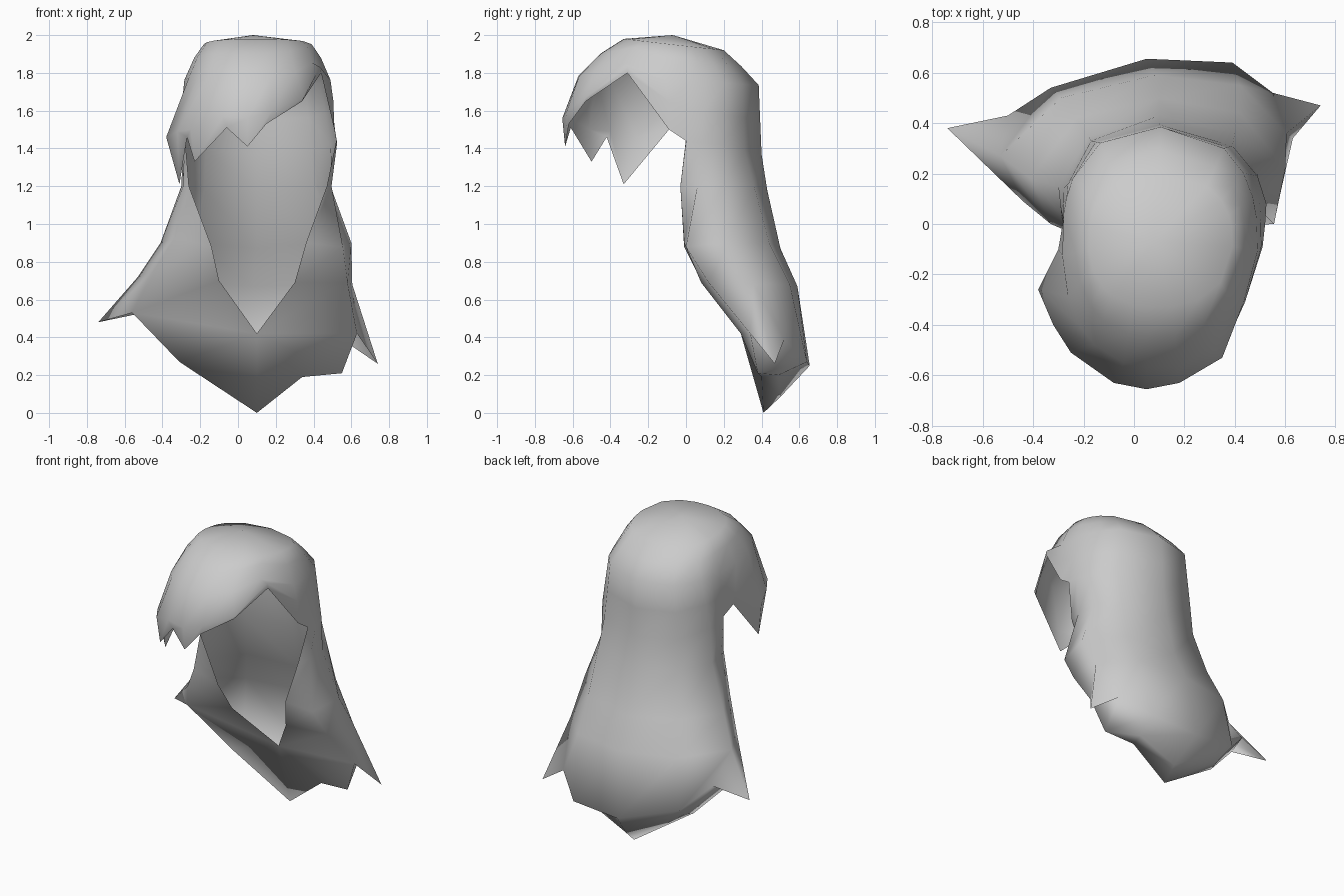
import bpy, bmesh, math
from mathutils import Vector

if "Cube" in bpy.data.objects:
    bpy.data.objects.remove(bpy.data.objects["Cube"])

bm = bmesh.new()


def pts(*coords):
    return [Vector(c) for c in coords]


def verts(points):
    return [bm.verts.new(p) for p in points]


def face(*vs):
    bm.faces.new(vs)


def bridge(a, b, closed=False, skip=()):
    """Quads between two rows of equal length."""
    n = len(a)
    for i in range(n if closed else n - 1):
        if i not in skip:
            j = (i + 1) % n
            face(a[i], a[j], b[j], b[i])


# Body rows: left opening edge, round the back, to right opening edge
neck = pts((-.28, 0, 1.45), (-.29, .06, 1.43), (-.28, .14, 1.42), (-.17, .33, 1.39), (.1, .40, 1.37),
           (.39, .31, 1.39), (.49, .19, 1.42), (.525, .08, 1.43), (.52, 0, 1.44))
upper = pts((-.26, -.03, 1.2), (-.29, .04, 1.2), (-.30, .15, 1.2), (-.18, .345, 1.18), (.1, .43, 1.18),
            (.40, .36, 1.2), (.49, .2, 1.2), (.495, .06, 1.2), (.47, -.03, 1.2))
middle = pts((-.14, -.01, .88), (-.33, .0, .93), (-.41, .18, .9), (-.23, .42, .9), (.1, .5, .87),
             (.42, .44, .9), (.60, .22, .9), (.555, 0, .88), (.36, -.01, .9))
lower = pts((-.10, .08, .7), (-.44, .09, .75), (-.53, .27, .72), (-.29, .50, .69), (.08, .59, .67),
            (.42, .55, .68), (.605, .36, .68), (.58, .12, .69), (.30, .08, .69))
hem = pts((.1, .29, .42), (-.56, .26, .53), (-.5, .43, .53), (-.33, .54, .36), (.05, .655, .25),
          (.39, .64, .27), (.55, .52, .39), (.63, .34, .42), (.1, .29, .42))

# Fringe: jagged lower edge and the fuller row just above it, right to left
fringe = pts((.51, -.09, 1.5), (.44, -.31, 1.8), (.34, -.53, 1.65), (.15, -.62, 1.53), (.05, -.64, 1.41),
             (-.06, -.61, 1.51), (-.23, -.5, 1.33), (-.27, -.42, 1.46), (-.31, -.33, 1.21), (-.29, -.09, 1.5))
brow = pts((.505, -.09, 1.65), (.435, -.31, 1.83), (.35, -.53, 1.67), (.18, -.63, 1.6), (.05, -.655, 1.56),
           (-.08, -.63, 1.57), (-.25, -.51, 1.5), (-.32, -.4, 1.49), (-.38, -.26, 1.46), (-.30, -.1, 1.6))


# Crown rings follow the direction of each point below them
def crown(p, left, right, back, front, z, tilt):
    a = math.atan2(p.y + .07, p.x - .09)
    c = math.copysign(abs(math.cos(a)) ** .85, math.cos(a))
    s = math.copysign(abs(math.sin(a)) ** .85, math.sin(a))
    return Vector((.09 + (right if c > 0 else left) * c, -.07 + (back if s > 0 else front) * s, z - tilt * s))


rim = neck + fringe
ring1 = [crown(p, .27, .30, .27, .26, 1.95, .03) for p in neck + brow]
ring2 = [crown(p, .375, .40, .455, .50, 1.76, .025) for p in neck + brow]
for i, t in ((10, .4), (11, .12)):
    ring2[i] = ring2[i].lerp(ring1[i], t)
mid = [a.lerp(b, .5) + Vector((0, 0, .022 if a.y < 0 else .008)) for a, b in zip(ring1, ring2)]
ring3 = [a.lerp(b, .5) for a, b in zip(ring2[:9], neck)] + brow

top = bm.verts.new((.08, -.07, 2))
crowns = [verts(r) for r in (ring1, mid, ring2, ring3, rim)]
r1 = crowns[0]
for i in range(len(r1)):
    face(top, r1[(i + 1) % len(r1)], r1[i])
for a, b in zip(crowns, crowns[1:]):
    bridge(a, b, closed=True)

# Long back and sides
rows = [crowns[-1][:9]] + [verts(r) for r in (upper, middle, lower, hem)]
for a, b in zip(rows[:-2], rows[1:-1]):
    bridge(a, b)
low, bottom = rows[3], rows[4]
bridge(low, bottom, skip=(1, 6))

# Flicked-out side tips
for s, l, tip in ((1, 2, (-.74, .38, .48)), (7, 6, (.74, .47, .26))):
    t = bm.verts.new(tip)
    face(low[s], low[l], t, bottom[s])
    face(low[l], bottom[l], t)

# Pointed front panel below the opening
a, b, c, d = verts(pts((-.31, .36, .27), (.1, .41, 0), (.34, .4, .19), (.55, .38, .21)))
chain = [bottom[1], a, b, c, d, bottom[7]]
for p, q in zip(chain, chain[1:]):
    face(bottom[0], p, q)

# Tucked-under hem closing the back onto the front panel
u, v, w = verts(pts((-.3, .44, .29), (.1, .5, .085), (.36, .49, .2)))
face(bottom[2], bottom[3], u)
face(bottom[3], bottom[4], v, u)
face(bottom[4], bottom[5], w, v)
face(bottom[5], bottom[6], d, w)
face(bottom[2], u, a, bottom[1])
face(u, v, b, a)
face(v, w, c, b)
face(w, d, c)
face(bottom[6], bottom[7], d)

bmesh.ops.remove_doubles(bm, verts=bm.verts, dist=.0005)
bmesh.ops.recalc_face_normals(bm, faces=bm.faces)
if sum(f.normal.z for f in bm.faces if f.calc_center_median().z > 1.9) < 0:
    bmesh.ops.reverse_faces(bm, faces=bm.faces)
for f in bm.faces:
    f.smooth = True

mesh = bpy.data.meshes.new("hair")
bm.to_mesh(mesh)
bm.free()
grey = bpy.data.materials.new("light_grey")
grey.diffuse_color = (.6, .6, .6, 1)
grey.use_nodes = True
grey.node_tree.nodes["Principled BSDF"].inputs["Base Color"].default_value = grey.diffuse_color
mesh.materials.append(grey)
hair = bpy.data.objects.new("hair", mesh)
bpy.context.collection.objects.link(hair)
